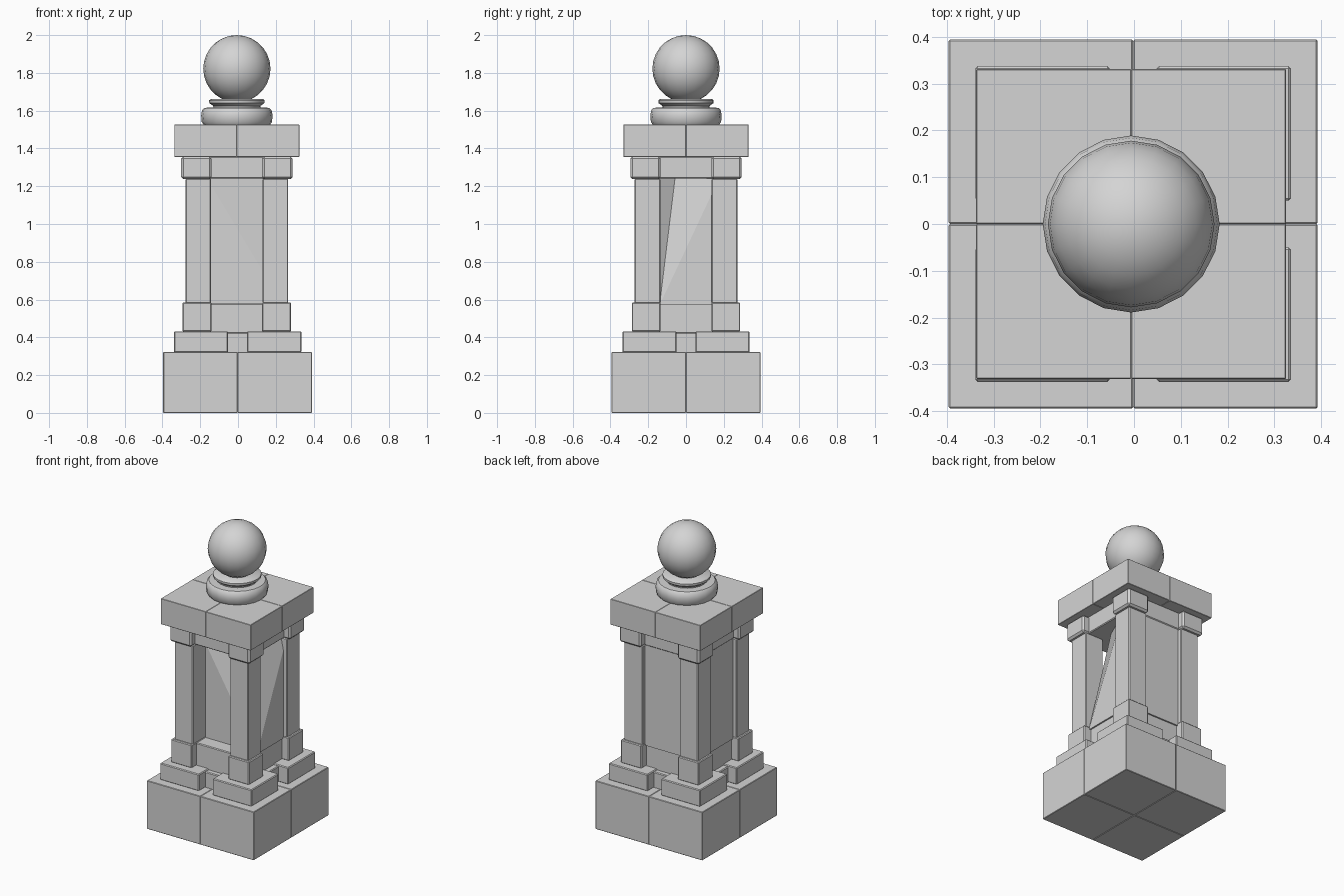
import bpy, bmesh, math
from mathutils import Vector

old = bpy.data.objects.get("Cube")
if old:
    bpy.data.objects.remove(old, do_unlink=True)

stone = bpy.data.materials.new("grey_stone")
stone.use_nodes = True
GREY = (0.66, 0.66, 0.66, 1)
stone.diffuse_color = GREY
stone.node_tree.nodes["Principled BSDF"].inputs["Base Color"].default_value = GREY

CORNERS = [("front_left", 1, -1), ("front_right", -1, -1),
           ("back_left", 1, 1), ("back_right", -1, 1)]
CX = -0.006  # the upper parts sit slightly off centre


def finish(name, bm, smooth=False):
    bmesh.ops.recalc_face_normals(bm, faces=bm.faces)
    mesh = bpy.data.meshes.new(name)
    bm.to_mesh(mesh)
    bm.free()
    mesh.materials.append(stone)
    ob = bpy.data.objects.new(name, mesh)
    bpy.context.collection.objects.link(ob)
    if smooth:
        bpy.ops.object.select_all(action='DESELECT')
        bpy.context.view_layer.objects.active = ob
        ob.select_set(True)
        bpy.ops.object.shade_smooth_by_angle(angle=math.radians(40))
    return ob


def block(name, x, y, z, bevel=0.005):
    """Box spanning the given (low, high) ranges, with worn edges."""
    bm = bmesh.new()
    bmesh.ops.create_cube(bm, size=1)
    for v in bm.verts:
        v.co = Vector([(a + b) / 2 + c * (b - a)
                       for (a, b), c in zip((x, y, z), v.co)])
    bmesh.ops.bevel(bm, geom=bm.edges[:], offset=bevel, segments=1, affect='EDGES')
    return finish(name, bm)


def corner_blocks(name, inner, outer, z, cx=CX, bevel=0.005):
    """Four matching blocks, one in each corner."""
    for tag, sx, sy in CORNERS:
        block(name + "_" + tag,
              sorted((cx + sx * inner, cx + sx * outer)),
              sorted((sy * inner, sy * outer)), z, bevel)


def square(name, half, z):
    return block(name, (CX - half, CX + half), (-half, half), z)


def turned(name, profile, sides):
    """Solid of revolution from (radius, height) points."""
    bm = bmesh.new()
    rings = [[bm.verts.new((CX + r * math.cos(i * math.tau / sides),
                            r * math.sin(i * math.tau / sides), z))
              for i in range(sides)] for r, z in profile]
    for low, high in zip(rings, rings[1:]):
        for i in range(sides):
            j = (i + 1) % sides
            bm.faces.new((low[i], low[j], high[j], high[i]))
    bm.faces.new(rings[0])
    bm.faces.new(rings[-1])
    return finish(name, bm, True)


# Stepped base
corner_blocks("base_block", 0, 0.394, (0, 0.322), -0.002, 0.003)
square("step_core", 0.27, (0.30, 0.425))
corner_blocks("step_block", 0.05, 0.337, (0.32, 0.432), -0.002)

# Feet, posts and capitals at the corners
corner_blocks("foot", 0.134, 0.287, (0.43, 0.585))
corner_blocks("post", 0.136, 0.272, (0.58, 1.24))
corner_blocks("capital", 0.134, 0.295, (1.237, 1.358), bevel=0.012)
square("plinth", 0.235, (0.42, 0.58))
square("lintel", 0.25, (1.24, 1.357))

# Central shaft: flush with the posts at the back, recessed at the front,
# with the upper front corner on the left side sunk inward
bm = bmesh.new()
low, high, side, front = 0.57, 1.39, 0.245, -0.14
outline = [(side, front), (side, side), (-side, side), (-side, front)]
bottom = [bm.verts.new((CX + x, y, low)) for x, y in outline]
top = [bm.verts.new((CX + x, y, high)) for x, y in outline]
top[0].co = (0.11, -0.04, high)
bm.faces.new(bottom)
bm.faces.new(top)
# the two panels meeting at the sunk corner fold along a diagonal
bm.faces.new((bottom[0], bottom[1], top[1]))
bm.faces.new((bottom[0], top[1], top[0]))
bm.faces.new((bottom[3], bottom[0], top[3]))
bm.faces.new((bottom[0], top[0], top[3]))
for i in (1, 2):
    bm.faces.new((bottom[i], bottom[i + 1], top[i + 1], top[i]))
finish("shaft", bm)

# Cap slab in four pieces
corner_blocks("cap_block", 0, 0.331, (1.355, 1.526), bevel=0.002)

# Turned collar and ball finial
turned("collar", [(0.172, 1.522), (0.186, 1.54), (0.189, 1.575), (0.184, 1.602),
                  (0.172, 1.615), (0.125, 1.617)], 20)
turned("neck", [(0.122, 1.61), (0.126, 1.626), (0.146, 1.64), (0.147, 1.655),
                (0.138, 1.662)], 20)
bm = bmesh.new()
bmesh.ops.create_uvsphere(bm, u_segments=20, v_segments=14, radius=0.178)
bmesh.ops.translate(bm, vec=(CX, 0, 1.822), verts=bm.verts)
finish("ball", bm, True)
